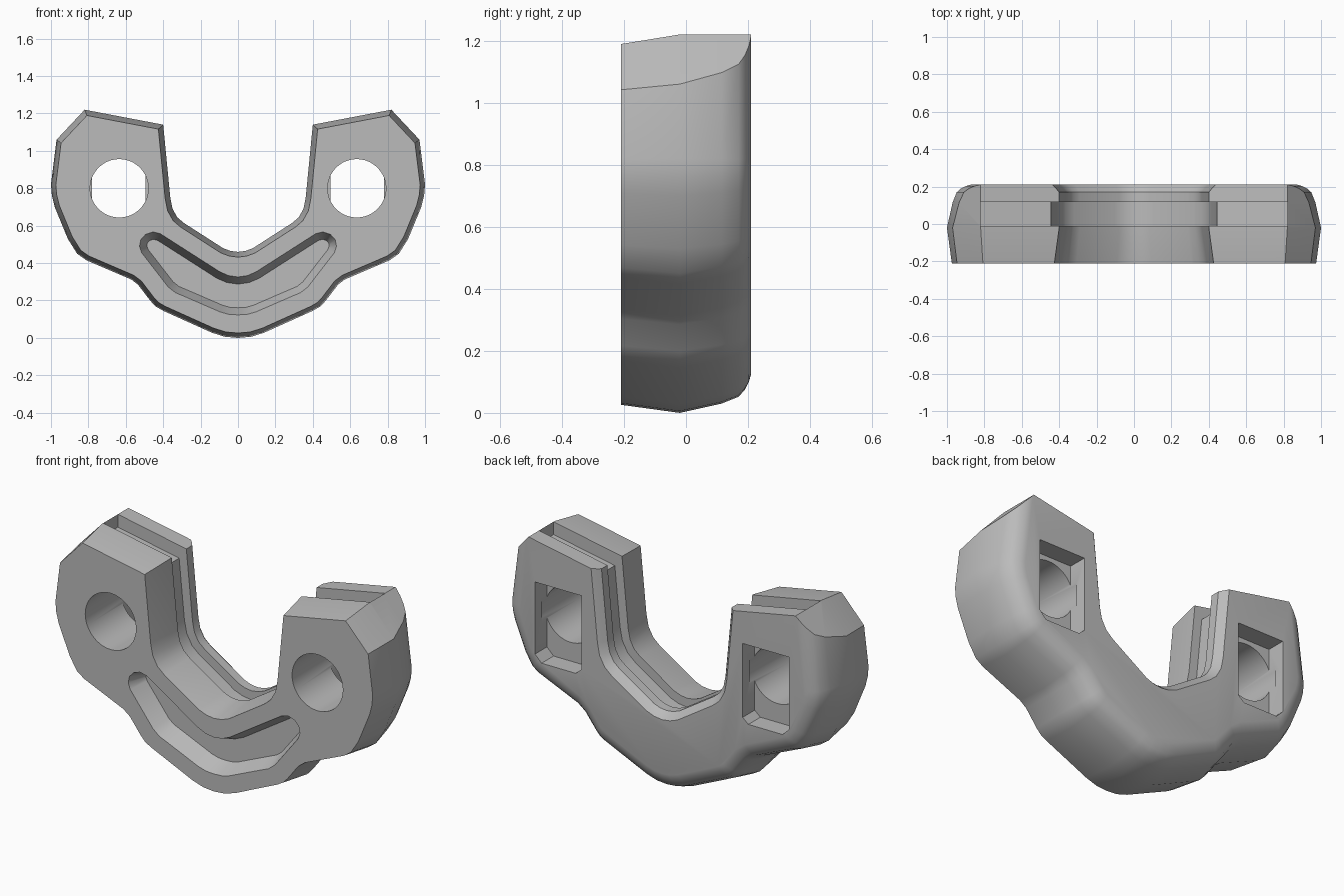
import bpy, bmesh, math
from mathutils import Vector

if "Cube" in bpy.data.objects:
    bpy.data.objects.remove(bpy.data.objects["Cube"])

grey = bpy.data.materials.new("cast grey")
grey.use_nodes = True
colour = (0.5, 0.5, 0.5, 1)
grey.diffuse_color = colour
grey.node_tree.nodes["Principled BSDF"].inputs["Base Color"].default_value = colour


def mirrored(half):
    """Close a half outline whose first and last points lie on x = 0."""
    return half + [(-x, z) for x, z in half[-2:0:-1]]


def inset(points, amounts):
    """Move each edge of a counter-clockwise outline inward by its own amount."""
    pts = [Vector(p) for p in points]
    count = len(pts)
    lines = []
    for i in range(count):
        d = (pts[(i + 1) % count] - pts[i]).normalized()
        n = Vector((-d.y, d.x))
        lines.append((n, n.dot(pts[i]) + amounts[i]))
    result = []
    for i in range(count):
        (a, da), (b, db) = lines[i - 1], lines[i]
        det = a.x * b.y - a.y * b.x
        if abs(det) < 0.01:
            result.append(tuple(pts[i] + b * amounts[i]))
        else:
            result.append(((da * b.y - db * a.y) / det, (a.x * db - b.x * da) / det))
    return result


def loft(name, layers):
    """Skin matching x-z outlines placed at successive y values."""
    bm = bmesh.new()
    rings = [[bm.verts.new((x, y, z)) for x, z in ring] for y, ring in layers]
    for a, b in zip(rings, rings[1:]):
        for i in range(len(a)):
            j = (i + 1) % len(a)
            bm.faces.new((a[i], a[j], b[j], b[i]))
    bm.faces.new(rings[0])
    bm.faces.new(rings[-1])
    bmesh.ops.recalc_face_normals(bm, faces=bm.faces)
    mesh = bpy.data.meshes.new(name)
    bm.to_mesh(mesh)
    bm.free()
    mesh.materials.append(grey)
    obj = bpy.data.objects.new(name, mesh)
    bpy.context.collection.objects.link(obj)
    return obj


# Bracket outline: outer side, end chamfer, end face, inner side
outer = [(0, 0), (.07, .006), (.14, .028), (.40, .145), (.44, .168), (.47, .20),
         (.535, .285), (.57, .312), (.81, .415), (.86, .45), (.91, .53),
         (.98, .70), (.995, .76), (1, .82), (.97, 1.06)]
tip = [(.82, 1.22)]
inner = [(.40, 1.14), (.362, .75), (.35, .69), (.325, .645), (.29, .615),
         (.08, .48), (.04, .465), (0, .46)]
outline = mirrored(outer + tip + inner)
kinds = ["out"] * (len(outer) - 1) + ["chamfer", "end"] + ["in"] * (len(inner) - 1)
kinds += kinds[::-1]


def section(out=0, chamfer=0, end=0, inn=0):
    size = {"out": out, "chamfer": chamfer, "end": end, "in": inn}
    return inset(outline, [size[k] for k in kinds])


# Body with drafted front and rounded back
body = loft("bracket_body", [
    (-.21, section(.026, .03, .028, .028)),
    (-.02, section()),
    (.115, section(out=.03)),
    (.17, section(out=.052)),
    (.19, section(out=.075, inn=.016)),
    (.203, section(out=.1, inn=.028)),
    (.21, section(out=.125, inn=.035))])

cutters = []

# Shallow channel along the end faces and the inner side
floor = section(end=.07, inn=.05)
first = len(outer) + 1
path = floor[first:first + 2 * len(inner) - 1]
slope = (tip[0][1] - inner[0][1]) / (tip[0][0] - inner[0][0])
end_z = path[0][1] + slope * (.82 - path[0][0])
channel = [(.82, end_z)] + path + [(-.82, end_z), (-.82, 1.5), (.82, 1.5)]
cutters.append(loft("channel_cutter", [(-.01, channel), (.118, channel)]))

# Curved recess with sloping walls on the front
recess = mirrored([(0, .123), (.05, .126), (.096, .139), (.283, .22), (.335, .242),
                   (.374, .273), (.515, .455), (.527, .49), (.52, .525), (.495, .553),
                   (.455, .567), (.415, .557), (.096, .353), (.05, .333), (0, .326)])
cutters.append(loft("recess_cutter", [
    (y, inset(recess, [d] * len(recess))) for y, d in ((-.25, -.015), (-.11, .038))]))

# Bolt holes and the window pockets behind them
for side, s in (("left", 1), ("right", -1)):
    hole = [(s * .635 + .156 * math.cos(math.tau * i / 48),
             .80 + .156 * math.sin(math.tau * i / 48)) for i in range(48)]
    cutters.append(loft(side + "_hole_cutter", [(-.3, hole), (.15, hole)]))
    window = [(s * x, z) for x, z in
              ((.495, .57), (.53, .54), (.74, .54), (.78, .58), (.78, .98), (.495, .98))]
    cutters.append(loft(side + "_window_cutter", [(.105, window), (.3, window)]))

bpy.context.view_layer.objects.active = body
for cutter in cutters:
    cutter.hide_render = True
    mod = body.modifiers.new(cutter.name, "BOOLEAN")
    mod.operation = "DIFFERENCE"
    mod.solver = "EXACT"
    mod.object = cutter
    bpy.ops.object.modifier_apply(modifier=mod.name)
    bpy.data.objects.remove(cutter)

bpy.ops.object.select_all(action="DESELECT")
body.select_set(True)
bpy.ops.object.shade_smooth_by_angle(angle=math.radians(32))
